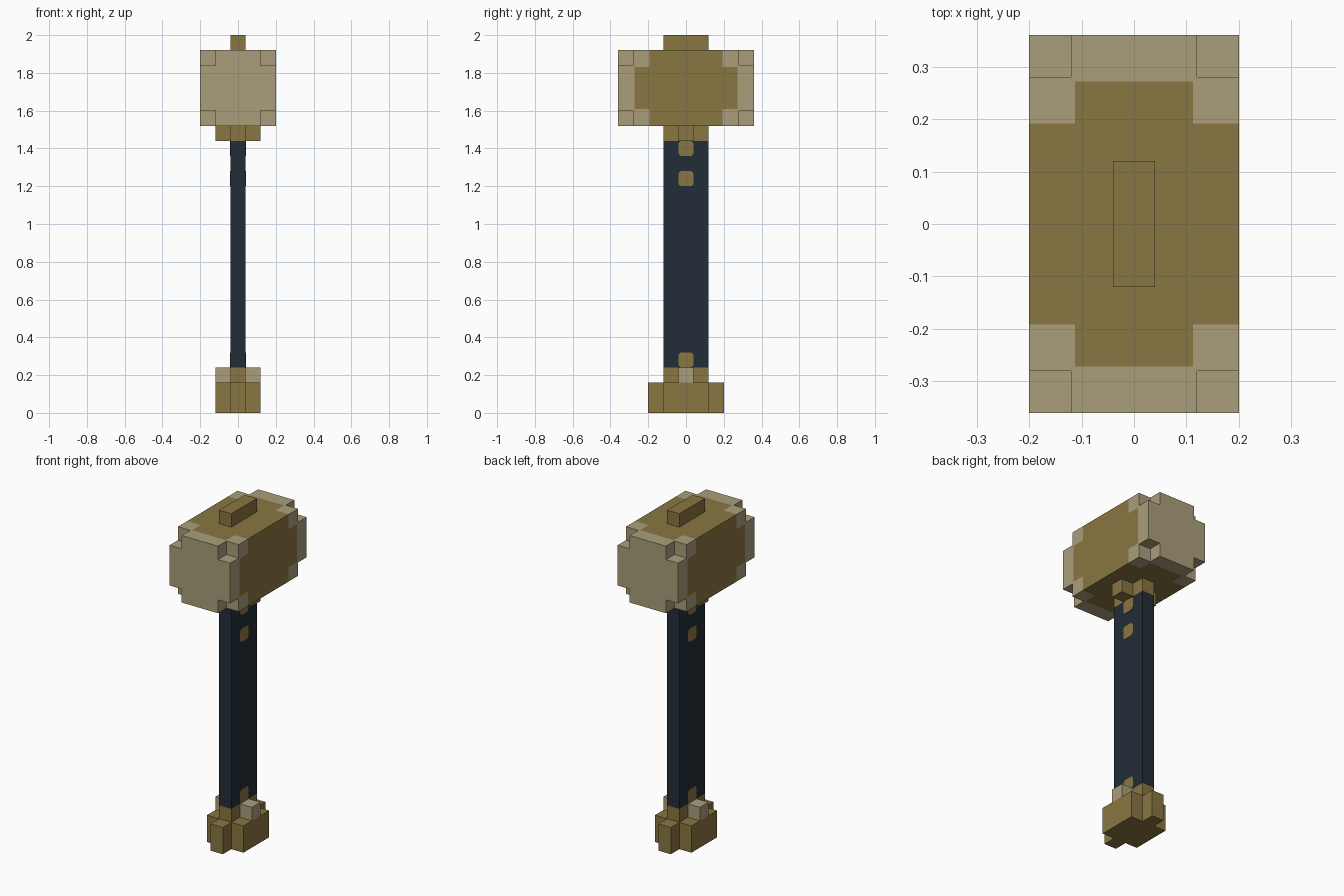
import bpy
import bmesh
from mathutils import Vector

cube = bpy.data.objects.get("Cube")
if cube:
    bpy.data.objects.remove(cube, do_unlink=True)

U = 0.08        # block unit
H = U / 2


def material(name, rgb):
    mat = bpy.data.materials.new(name)
    mat.use_nodes = True
    mat.diffuse_color = (*rgb, 1)
    bsdf = next(n for n in mat.node_tree.nodes if n.type == 'BSDF_PRINCIPLED')
    bsdf.inputs["Base Color"].default_value = (*rgb, 1)
    bsdf.inputs["Roughness"].default_value = 0.9
    return mat


GOLD = material("dull gold", (0.25, 0.182, 0.054))
TAN = material("pale tan", (0.402, 0.347, 0.199))
NAVY = material("dark navy", (0.016, 0.026, 0.038))


def finish(name, bm, mats):
    bmesh.ops.recalc_face_normals(bm, faces=bm.faces)
    mesh = bpy.data.meshes.new(name)
    bm.to_mesh(mesh)
    bm.free()
    for mat in mats:
        mesh.materials.append(mat)
    obj = bpy.data.objects.new(name, mesh)
    bpy.context.collection.objects.link(obj)
    return obj


def box(name, lo, hi, mat):
    lo, hi = Vector(lo), Vector(hi)
    bm = bmesh.new()
    bmesh.ops.create_cube(bm, size=1)
    bmesh.ops.scale(bm, vec=hi - lo, verts=bm.verts)
    bmesh.ops.translate(bm, vec=(lo + hi) / 2, verts=bm.verts)
    return finish(name, bm, [mat])


def spot(name, side, z):
    """Thin plate with clipped corners on a broad face of the handle."""
    bm = bmesh.new()
    bmesh.ops.create_cube(bm, size=1)
    bmesh.ops.scale(bm, vec=(0.004, U, U), verts=bm.verts)
    edges = [e for e in bm.edges
             if abs(e.verts[0].co.x - e.verts[1].co.x) > 0.001]
    bmesh.ops.bevel(bm, geom=edges, offset=0.012, segments=1, affect='EDGES')
    bmesh.ops.translate(bm, vec=(side * H, 0, z), verts=bm.verts)
    return finish(name, bm, [GOLD])


def mirrored(values):
    return [-v for v in reversed(values)] + values


def hammer_head():
    """Block with its eight corners notched and pale end caps."""
    mid = 1.72
    cuts = [mirrored([0.112, 0.12, 0.2]),
            mirrored([0.192, 0.272, 0.28, 0.36]),
            mirrored([0.112, 0.12, 0.2])]
    size = [len(c) - 1 for c in cuts]

    def solid(cell):
        if any(not 0 <= i < n for i, n in zip(cell, size)):
            return False
        x, y, z = (abs(c[i] + c[i + 1]) / 2 for c, i in zip(cuts, cell))
        return not (x > 0.12 and y > 0.28 and z > 0.12)

    bm = bmesh.new()
    cells = [(i, j, k) for i in range(size[0])
             for j in range(size[1]) for k in range(size[2])]
    for cell in filter(solid, cells):
        for axis in range(3):
            for step in (0, 1):
                near = list(cell)
                near[axis] += 2 * step - 1
                if solid(near):
                    continue
                a, b = (axis + 1) % 3, (axis + 2) % 3
                quad = []
                for da, db in ((0, 0), (1, 0), (1, 1), (0, 1)):
                    p = Vector((0, 0, 0))
                    p[axis] = cuts[axis][cell[axis] + step]
                    p[a] = cuts[a][cell[a] + da]
                    p[b] = cuts[b][cell[b] + db]
                    quad.append(bm.verts.new(p))
                bm.faces.new(quad)
    bmesh.ops.remove_doubles(bm, verts=bm.verts, dist=0.0005)

    # Pale caps and corners, gold middle
    for f in bm.faces:
        x, y, z = (abs(v) for v in f.calc_center_median())
        corner = y > 0.192 and x > 0.112 and z > 0.112
        f.material_index = 1 if y > 0.272 or corner else 0
    bmesh.ops.recalc_face_normals(bm, faces=bm.faces)
    bmesh.ops.dissolve_limit(bm, angle_limit=0.01, verts=bm.verts,
                             edges=bm.edges, delimit={'MATERIAL'})
    bmesh.ops.translate(bm, vec=(0, 0, mid), verts=bm.verts)
    return finish("hammer_head", bm, [GOLD, TAN])


# Head and the handle tip above it
hammer_head()
box("handle_tip", (-H, -3 * H, 1.92), (H, 3 * H, 2.0), GOLD)

# Handle with gold collars at both ends
box("handle", (-H, -3 * H, 0.24), (H, 3 * H, 1.44), NAVY)
box("upper_collar", (-H, -3 * H, 1.44), (H, 3 * H, 1.52), GOLD)
box("lower_collar", (-H, -3 * H, 0.16), (H, 3 * H, 0.24), GOLD)

# Pommel block
box("pommel", (-3 * H, -3 * H, 0), (3 * H, 3 * H, 0.16), GOLD)

# Paired pieces
for side, word in ((1, "left"), (-1, "right")):
    x0, x1 = sorted((side * H, side * 3 * H))
    box("upper_stud_" + word, (x0, -H, 1.44), (x1, H, 1.52), GOLD)
    box("lower_stud_" + word, (x0, -H, 0.16), (x1, H, 0.24), TAN)
    for label, z in (("top", 1.40), ("upper", 1.24), ("bottom", 0.28)):
        spot(label + "_spot_" + word, side, z)

for side, word in ((-1, "front"), (1, "back")):
    y0, y1 = sorted((side * 3 * H, side * 5 * H))
    box("pommel_ridge_" + word, (-H, y0, 0), (H, y1, 0.16), GOLD)
